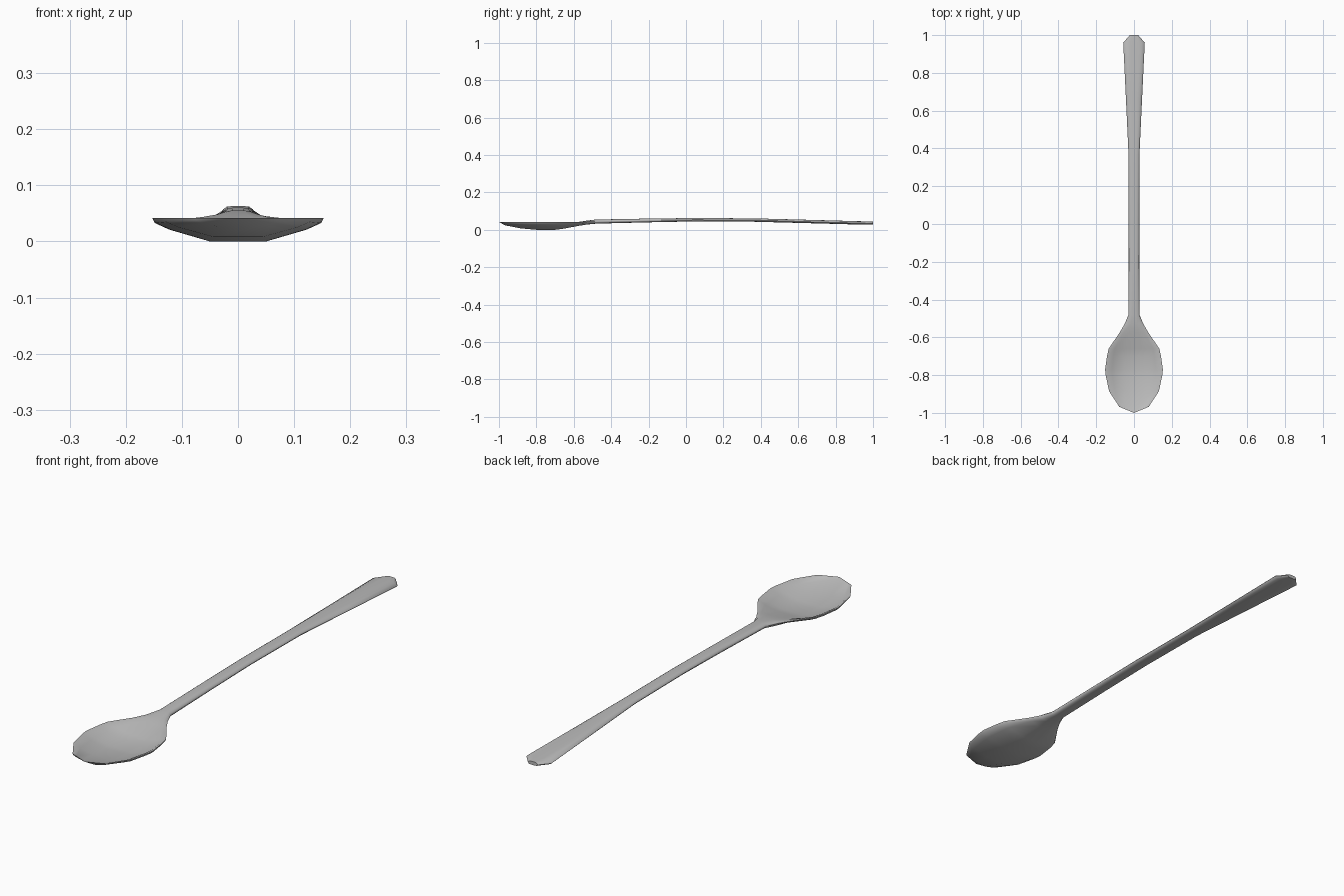
import bpy, bmesh, math

if "Cube" in bpy.data.objects:
    bpy.data.objects.remove(bpy.data.objects["Cube"])

# steel material
steel = bpy.data.materials.new("grey steel")
steel.diffuse_color = (0.5, 0.5, 0.5, 1)
steel.use_nodes = True
steel.node_tree.nodes["Principled BSDF"].inputs["Base Color"].default_value = steel.diffuse_color

# half cross-sections: (fraction of half width, fraction of the way from edge to centre height)
BOWL = dict(top=[(.33, 1), (.76, .55), (.95, 0)],
            bottom=[(1, 0), (.97, .22), (.8, .5), (.33, 1)])
STEM = dict(top=[(.33, 1), (.7, .9), (.95, .35)],
            bottom=[(1, 0), (.95, .35), (.75, .9), (.33, 1)])

# stations along the spoon: y, half width, edge z, top centre z, bottom centre z, section
STATIONS = [
    (-1.00, .000, .042, .042, .042, BOWL),
    (-.968, .078, .042, .034, .024, BOWL),
    (-.885, .132, .042, .018, .008, BOWL),
    (-.80, .150, .042, .009, .000, BOWL),
    (-.77, .153, .042, .008, .000, BOWL),
    (-.70, .143, .042, .011, .000, BOWL),
    (-.66, .134, .042, .018, .005, BOWL),
    (-.575, .076, .042, .042, .021, BOWL),
    (-.53, .050, .043, .049, .028, STEM),
    (-.48, .029, .044, .055, .033, STEM),
    (-.20, .028, .050, .060, .040, STEM),
    (.05, .028, .054, .063, .045, STEM),
    (.37, .029, .052, .061, .043, STEM),
    (.67, .043, .043, .053, .035, STEM),
    (.96, .057, .035, .045, .027, STEM),
    (1.00, .022, .035, .043, .029, STEM),
]


def section(y, w, ze, zt, zb, s):
    top = [(f * w, ze + (zt - ze) * k) for f, k in s["top"]]
    bot = [(f * w, ze + (zb - ze) * k) for f, k in s["bottom"]]
    right = top + bot
    return [(x, y, z) for x, z in right] + [(-x, y, z) for x, z in reversed(right)]


# loft bowl, neck and handle as one body
bm = bmesh.new()
rings = [[bm.verts.new(p) for p in section(*st)] for st in STATIONS]
n = len(rings[0])
for a, b in zip(rings, rings[1:]):
    for i in range(n):
        j = (i + 1) % n
        bm.faces.new((a[i], a[j], b[j], b[i]))
bm.faces.new(rings[-1])
bmesh.ops.remove_doubles(bm, verts=bm.verts, dist=1e-5)
bmesh.ops.recalc_face_normals(bm, faces=bm.faces)
me = bpy.data.meshes.new("spoon")
bm.to_mesh(me)
bm.free()
me.materials.append(steel)
spoon = bpy.data.objects.new("spoon", me)
bpy.context.collection.objects.link(spoon)
bpy.context.view_layer.objects.active = spoon
spoon.select_set(True)
bpy.ops.object.shade_smooth_by_angle(angle=math.radians(45))
